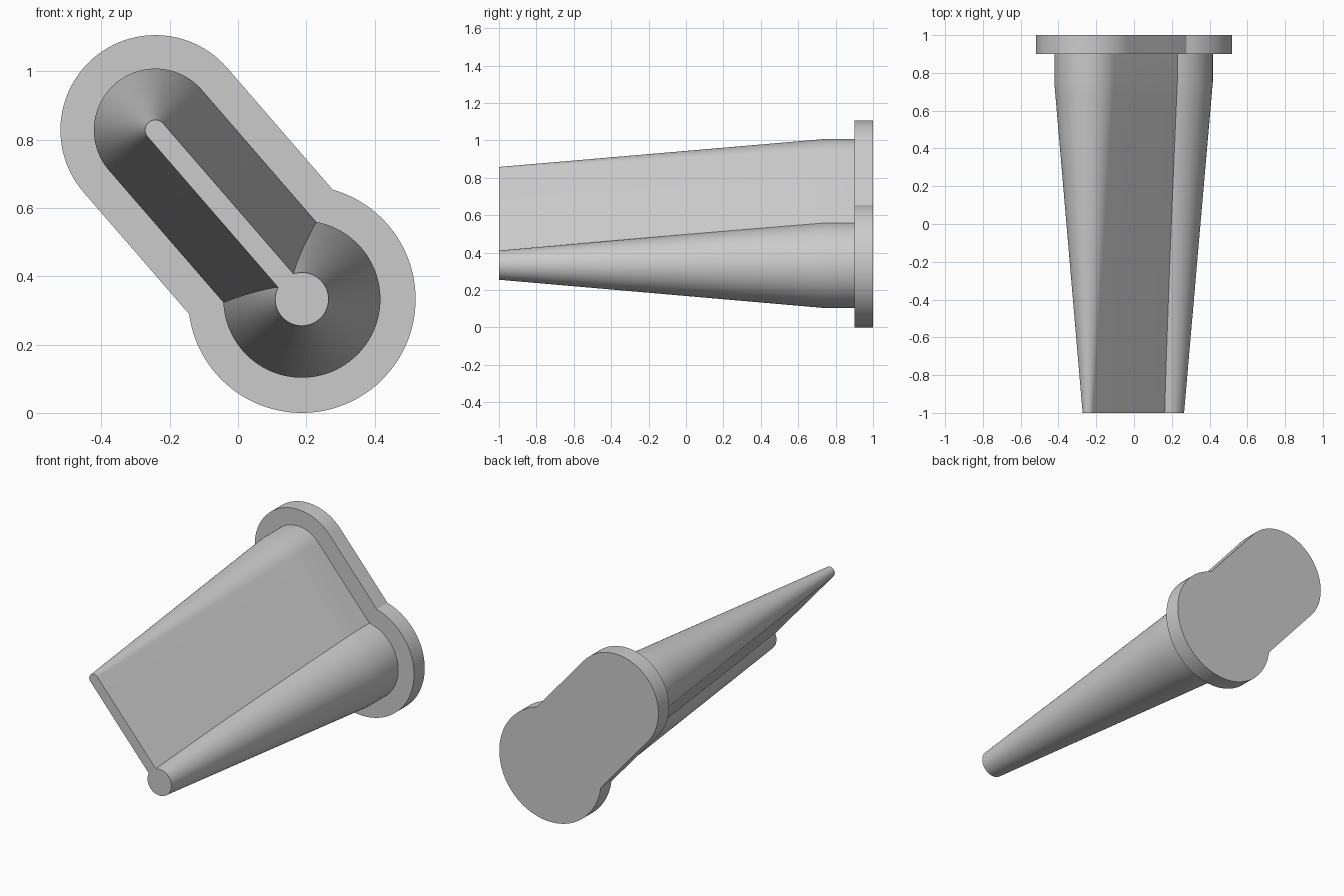
import bpy
import bmesh
from math import asin, cos, sin, pi
from mathutils import Vector

if "Cube" in bpy.data.objects:
    bpy.data.objects.remove(bpy.data.objects["Cube"], do_unlink=True)

grey = bpy.data.materials.new("plain grey")
grey.use_nodes = True
colour = (0.6, 0.6, 0.6, 1)
grey.diffuse_color = colour
grey.node_tree.nodes["Principled BSDF"].inputs["Base Color"].default_value = colour

# Centres of the round lobe and of the slot's far end, in the xz plane
LOBE = Vector((0.187, 0.333))
SLOT = Vector((-0.242, 0.828))
AXIS = (SLOT - LOBE).normalized()
SIDE = Vector((-AXIS.y, AXIS.x))


def arc(centre, radius, start, end, steps):
    """Points on an arc, with angles measured from the slot axis."""
    angles = [start + (end - start) * i / steps for i in range(steps + 1)]
    return [centre + radius * (cos(a) * AXIS + sin(a) * SIDE) for a in angles]


def keyhole(lobe_radius, slot_radius):
    """Outline of a circle joined to a round-ended slot."""
    meet = asin(slot_radius / lobe_radius)
    return (arc(SLOT, slot_radius, -pi / 2, pi / 2, 48)
            + arc(LOBE, lobe_radius, meet, 2 * pi - meet, 80))


def loft(name, sections):
    """Capped solid through keyhole sections given as (y, lobe, slot)."""
    bm = bmesh.new()
    rings = [[bm.verts.new((p.x, y, p.y)) for p in keyhole(lobe, slot)]
             for y, lobe, slot in sections]
    for a, b in zip(rings, rings[1:]):
        for i in range(len(a)):
            j = (i + 1) % len(a)
            bm.faces.new((a[i], a[j], b[j], b[i]))
    bm.faces.new(rings[0])
    bm.faces.new(rings[-1])
    bmesh.ops.recalc_face_normals(bm, faces=bm.faces)
    mesh = bpy.data.meshes.new(name)
    bm.to_mesh(mesh)
    bm.free()
    mesh.materials.append(grey)
    obj = bpy.data.objects.new(name, mesh)
    bpy.context.collection.objects.link(obj)
    bpy.ops.object.select_all(action="DESELECT")
    obj.select_set(True)
    bpy.context.view_layer.objects.active = obj
    bpy.ops.object.shade_smooth_by_angle(angle=pi / 6)
    return obj


# Tapered body with a short straight stretch that sinks into the flange
STEPS = 20
taper = [(-1 + 1.75 * t, 0.078 + 0.152 * t, 0.03 + 0.15 * t)
         for t in (i / STEPS for i in range(STEPS + 1))]
loft("tapered_body", taper + [(0.92, 0.23, 0.18)])

# Back flange
loft("back_flange", [(0.9, 0.333, 0.278), (1, 0.333, 0.278)])
